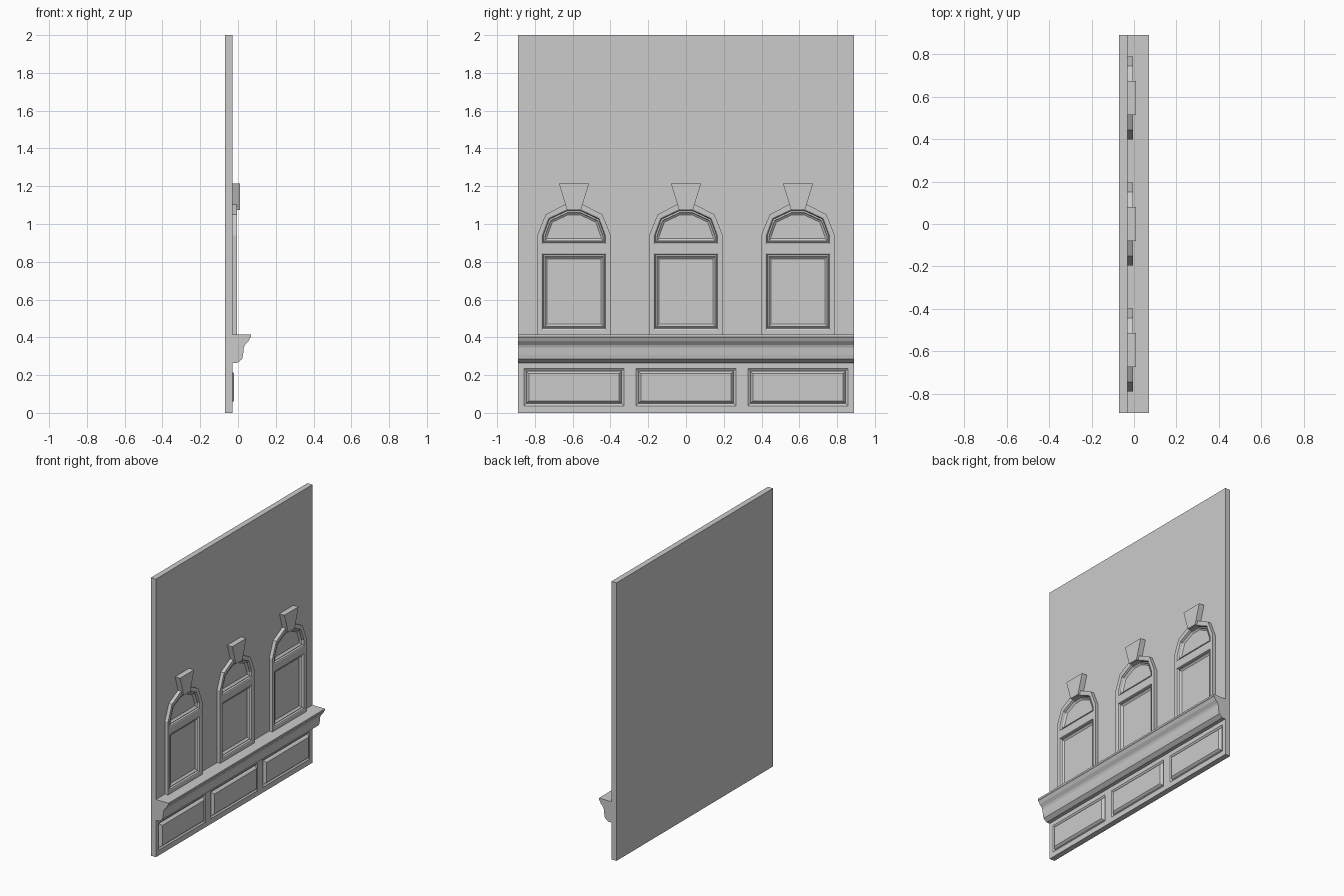
import bpy, bmesh
from mathutils import Vector

if "Cube" in bpy.data.objects:
    bpy.data.objects.remove(bpy.data.objects["Cube"])


def inset(pts, d):
    # Mitred inset of a counter-clockwise (y, z) polygon
    out, n = [], len(pts)
    for i in range(n):
        a, b, c = (Vector(pts[(i + k) % n]) for k in (-1, 0, 1))
        u, v = (b - a).normalized(), (c - b).normalized()
        n1, n2 = Vector((-u.y, u.x)), Vector((-v.y, v.x))
        m = (n1 + n2) / (1 + n1.dot(n2))
        out.append(tuple(b + m * d))
    return out


def finish(bm, name):
    bmesh.ops.recalc_face_normals(bm, faces=bm.faces[:])
    me = bpy.data.meshes.new(name)
    bm.to_mesh(me)
    bm.free()
    ob = bpy.data.objects.new(name, me)
    bpy.context.collection.objects.link(ob)
    return ob


def relief(name, outline, back, front, openings=(), steps=()):
    # Slab facing +x; each opening is filled with a stepped moulding and a field
    bm = bmesh.new()

    def ring(pts, x):
        return [bm.verts.new((x, y, z)) for y, z in pts]

    def bridge(r, s):
        n = len(r)
        for i in range(n):
            bm.faces.new((r[i], r[(i + 1) % n], s[(i + 1) % n], s[i]))

    f, b = ring(outline, front), ring(outline, back)
    loops = [f] + [ring(o, front) for o in openings]
    if openings:
        edges = [bm.edges.new((l[i - 1], l[i])) for l in loops for i in range(len(l))]
        bmesh.ops.triangle_fill(bm, use_beauty=True, use_dissolve=False,
                                edges=edges, normal=(1, 0, 0))
    else:
        bm.faces.new(f)
    bridge(f, b)
    bm.faces.new(b[::-1])
    for o, r in zip(openings, loops[1:]):
        for d, x in steps:
            s = ring(inset(o, d), x)
            bridge(r, s)
            r = s
        bm.faces.new(r)
    return finish(bm, name)


def rect(cy, hw, z0, z1):
    return [(cy - hw, z0), (cy + hw, z0), (cy + hw, z1), (cy - hw, z1)]


def mirrored(cy, half):
    # Right half of an outline, bottom to top, mirrored about cy
    return [(cy + y, z) for y, z in half] + [(cy - y, z) for y, z in reversed(half)]


W = 0.89
bays = (-0.593, 0, 0.593)

# Wall slab with raised-and-grooved dado panels
relief("wall", rect(0, W, 0, 2), -0.07, -0.03,
       [rect(c, 0.265, 0.037, 0.235) for c in bays],
       [(0.014, -0.04), (0.018, -0.03), (0.027, -0.02)])

# Moulded ledge running the full width
profile = [(-0.04, 0.265), (-0.005, 0.265), (0.005, 0.272), (0.022, 0.285),
           (0.027, 0.31), (0.031, 0.345), (0.037, 0.36), (0.055, 0.38),
           (0.064, 0.398), (0.07, 0.402), (0.07, 0.415), (-0.04, 0.415)]
bm = bmesh.new()
ends = [[bm.verts.new((x, y, z)) for x, z in profile] for y in (-W, W)]
for e in ends:
    bm.faces.new(e)
for i in range(len(profile)):
    bm.faces.new((ends[0][i - 1], ends[0][i], ends[1][i], ends[1][i - 1]))
finish(bm, "ledge")

# Arched window surrounds and keystones
for c in bays:
    relief("window_frame",
           mirrored(c, [(0.195, 0.41), (0.195, 0.94), (0.15, 1.05), (0.045, 1.105)]),
           -0.035, -0.005,
           [rect(c, 0.172, 0.44, 0.845),
            mirrored(c, [(0.172, 0.893), (0.172, 0.94), (0.138, 1.032), (0.04, 1.078)])],
           [(0.006, -0.008), (0.01, -0.02), (0.018, -0.014), (0.022, -0.022), (0.03, -0.028)])
    relief("keystone", mirrored(c, [(0.037, 1.075), (0.08, 1.215)]), -0.035, 0.01)
